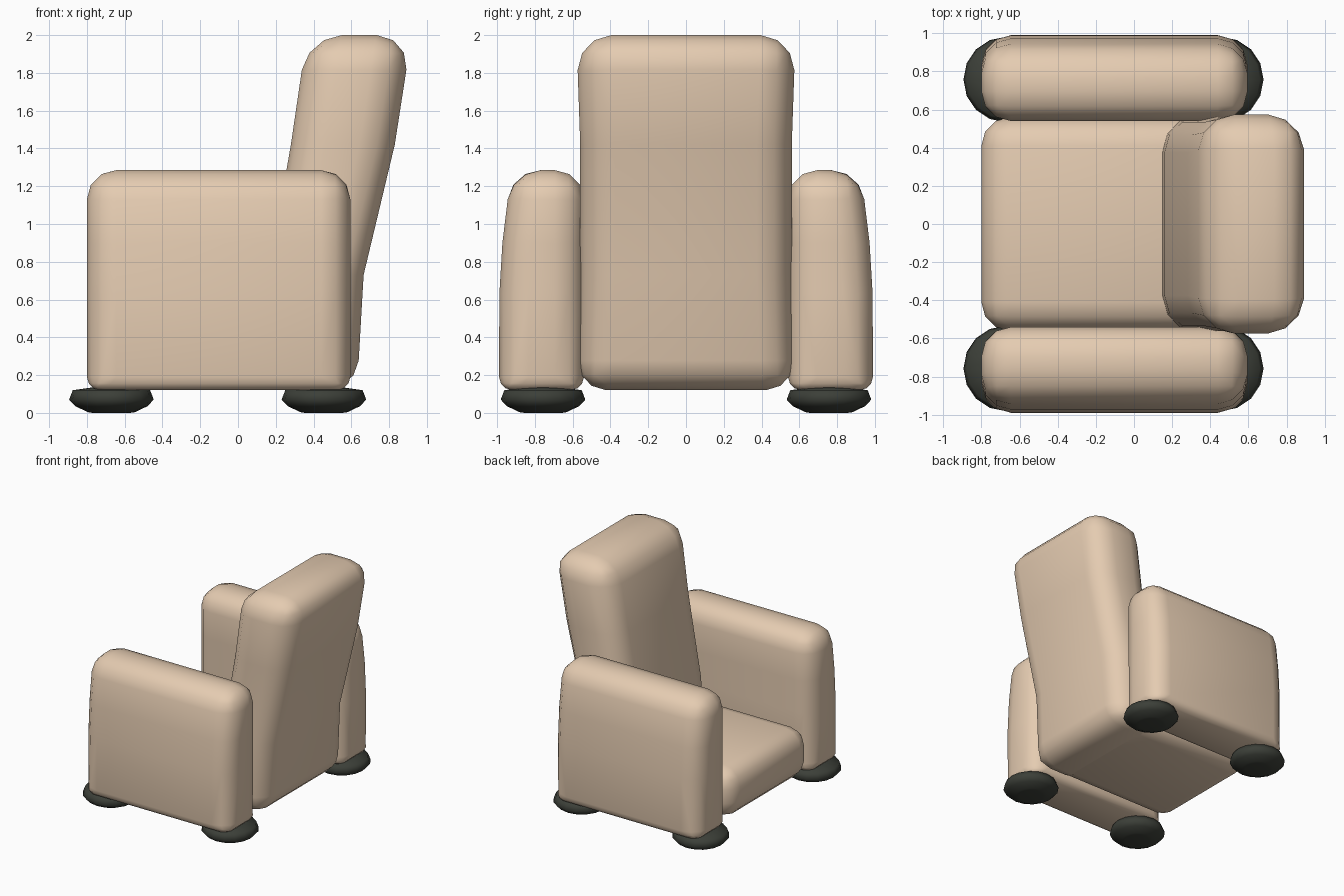
import bpy, bmesh, math

if "Cube" in bpy.data.objects:
    bpy.data.objects.remove(bpy.data.objects["Cube"])


def material(name, color):
    m = bpy.data.materials.new(name)
    m.diffuse_color = color
    m.use_nodes = True
    m.node_tree.nodes["Principled BSDF"].inputs["Base Color"].default_value = m.diffuse_color
    return m


fabric = material("beige_fabric", (0.78, 0.60, 0.44, 1))
dark = material("dark_foot", (0.045, 0.05, 0.04, 1))


def finish(name, bm, mat, mirror):
    bmesh.ops.recalc_face_normals(bm, faces=bm.faces)
    for f in bm.faces:
        f.smooth = True
    me = bpy.data.meshes.new(name)
    bm.to_mesh(me)
    bm.free()
    me.materials.append(mat)
    ob = bpy.data.objects.new(name, me)
    bpy.context.collection.objects.link(ob)
    if mirror:
        mod = ob.modifiers.new("mirror", 'MIRROR')
        mod.use_axis = (False, True, False)
        mod.use_mirror_merge = False
    return ob


def cushion(name, rows, radius, bottom=1.0, mirror=False):
    """Stack of rectangles (z, x0, x1, y0, y1) with rounded outer edges."""
    bm = bmesh.new()
    weight = bm.edges.layers.float.new("bevel_weight_edge")
    rings = [[bm.verts.new((x, y, z)) for x, y in
              ((x0, y0), (x1, y0), (x1, y1), (x0, y1))]
             for z, x0, x1, y0, y1 in rows]
    bm.faces.new(rings[0])
    bm.faces.new(rings[-1])
    for a, b in zip(rings, rings[1:]):
        for i in range(4):
            j = (i + 1) % 4
            bm.faces.new((a[i], a[j], b[j], b[i]))
    for e in bm.edges:
        ends = set(e.verts)
        if ends <= set(rings[0]):
            e[weight] = bottom
        elif ends <= set(rings[-1]) or not any(ends <= set(r) for r in rings):
            e[weight] = 1.0
    ob = finish(name, bm, fabric, False)
    bev = ob.modifiers.new("rounding", 'BEVEL')
    bev.limit_method = 'WEIGHT'
    bev.width = radius
    bev.segments = 3
    bev.use_clamp_overlap = False
    if mirror:
        mod = ob.modifiers.new("mirror", 'MIRROR')
        mod.use_axis = (False, True, False)
        mod.use_mirror_merge = False
    return ob


# armrests, outer side leaning in towards the top
cushion("armrests", [(0.12, -0.8, 0.595, 0.54, 0.99),
                     (0.63, -0.8, 0.595, 0.54, 0.988),
                     (0.90, -0.8, 0.595, 0.54, 0.972),
                     (1.285, -0.8, 0.595, 0.54, 0.925)],
        0.155, bottom=0.45, mirror=True)

# seat
cushion("seat", [(0.12, -0.8, 0.45, -0.56, 0.56),
                 (0.54, -0.8, 0.45, -0.56, 0.56)], 0.15)

# leaning backrest
cushion("backrest", [(0.12, 0.13, 0.63, -0.58, 0.58),
                     (0.73, 0.16, 0.665, -0.56, 0.56),
                     (1.42, 0.28, 0.83, -0.56, 0.56),
                     (2.0, 0.365, 0.92, -0.58, 0.58)], 0.185, bottom=0.85)


# feet: flattened turned discs
def foot(name, x):
    bm = bmesh.new()
    profile = [(0.10, 0.0), (0.125, 0.004), (0.19, 0.035), (0.224, 0.07),
               (0.205, 0.12), (0.10, 0.135)]
    n = 16
    rings = [[bm.verts.new((x + r * math.cos(2 * math.pi * i / n),
                            0.757 + r * math.sin(2 * math.pi * i / n), z))
              for i in range(n)] for r, z in profile]
    bm.faces.new(rings[0])
    bm.faces.new(rings[-1])
    for a, b in zip(rings, rings[1:]):
        for i in range(n):
            j = (i + 1) % n
            bm.faces.new((a[i], a[j], b[j], b[i]))
    finish(name, bm, dark, True)


foot("front_feet", -0.67)
foot("rear_feet", 0.455)
